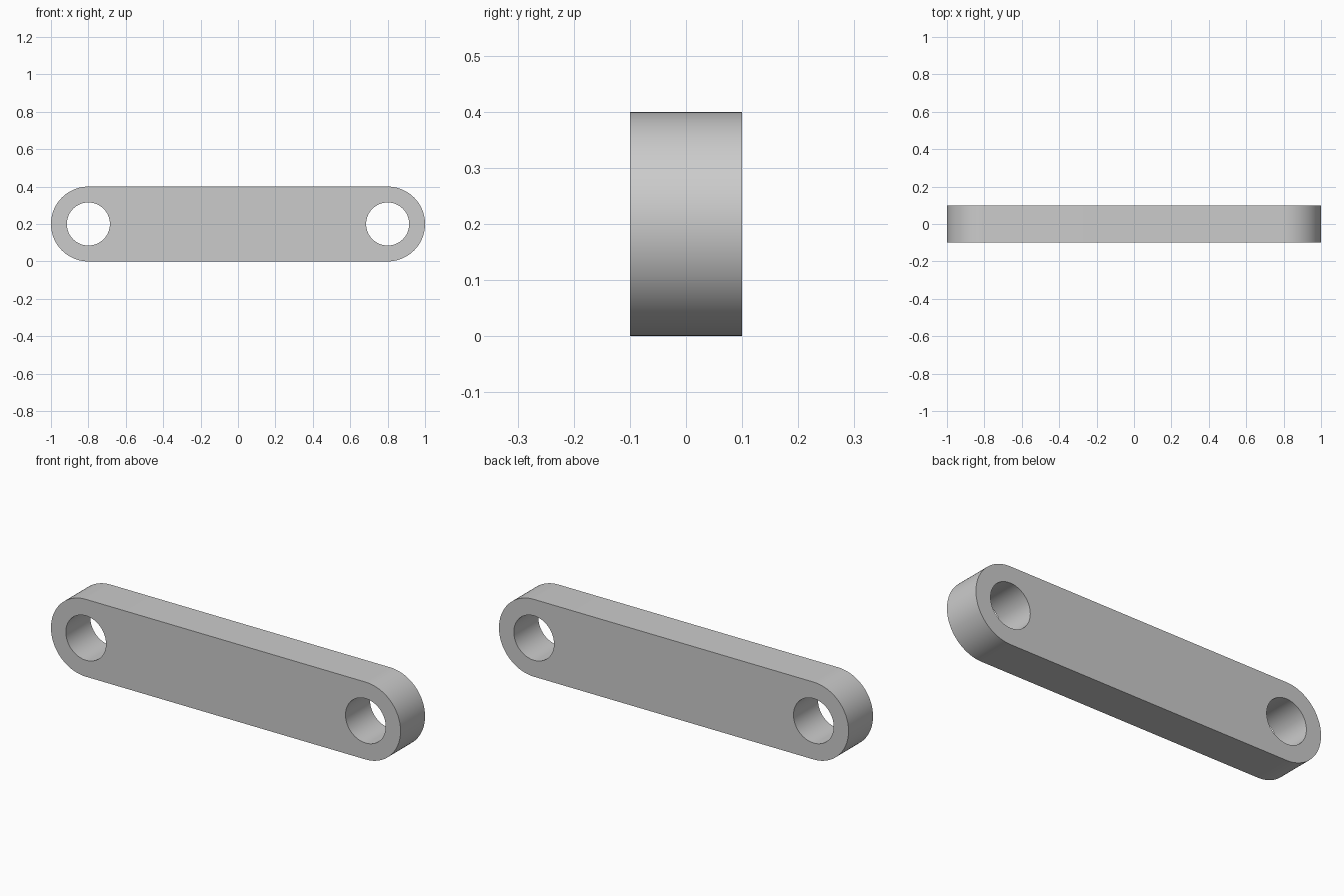
import bpy, math

if "Cube" in bpy.data.objects:
    bpy.data.objects.remove(bpy.data.objects["Cube"])

END_X, OUTER_R, HOLE_R, HALF_DEPTH = 0.8, 0.2, 0.115, 0.1


def arc(cx, r, start, stop, steps):
    pts = []
    for i in range(steps + 1):
        a = math.radians(start + (stop - start) * i / steps)
        pts.append((cx + r * math.cos(a), r * math.sin(a)))
    return pts


# Upper half of the link profile: rounded ends, then the two half holes
profile = (arc(END_X, OUTER_R, 0, 90, 24) + arc(-END_X, OUTER_R, 90, 180, 24)
           + arc(-END_X, HOLE_R, 180, 0, 48) + arc(END_X, HOLE_R, 180, 0, 48))
n = len(profile)
verts = [(x, y, z) for y in (-HALF_DEPTH, HALF_DEPTH) for x, z in profile]

# Front and back faces, and side walls everywhere but on the mirror plane
faces = [list(range(n)), list(range(2 * n - 1, n - 1, -1))]
for i in range(n):
    j = (i + 1) % n
    if abs(profile[i][1]) > 1e-5 or abs(profile[j][1]) > 1e-5:
        faces.append([j, i, n + i, n + j])

mesh = bpy.data.meshes.new("link_bar")
mesh.from_pydata(verts, [], faces)
link = bpy.data.objects.new("link_bar", mesh)
bpy.context.collection.objects.link(link)
link.location.z = OUTER_R

# Lower half by mirroring
mirror = link.modifiers.new("lower_half", 'MIRROR')
mirror.use_axis = (False, False, True)
mirror.use_clip = True
mirror.merge_threshold = 0.0005

bpy.context.view_layer.objects.active = link
link.select_set(True)
bpy.ops.object.modifier_apply(modifier=mirror.name)
bpy.ops.object.shade_smooth_by_angle(angle=math.radians(30))
